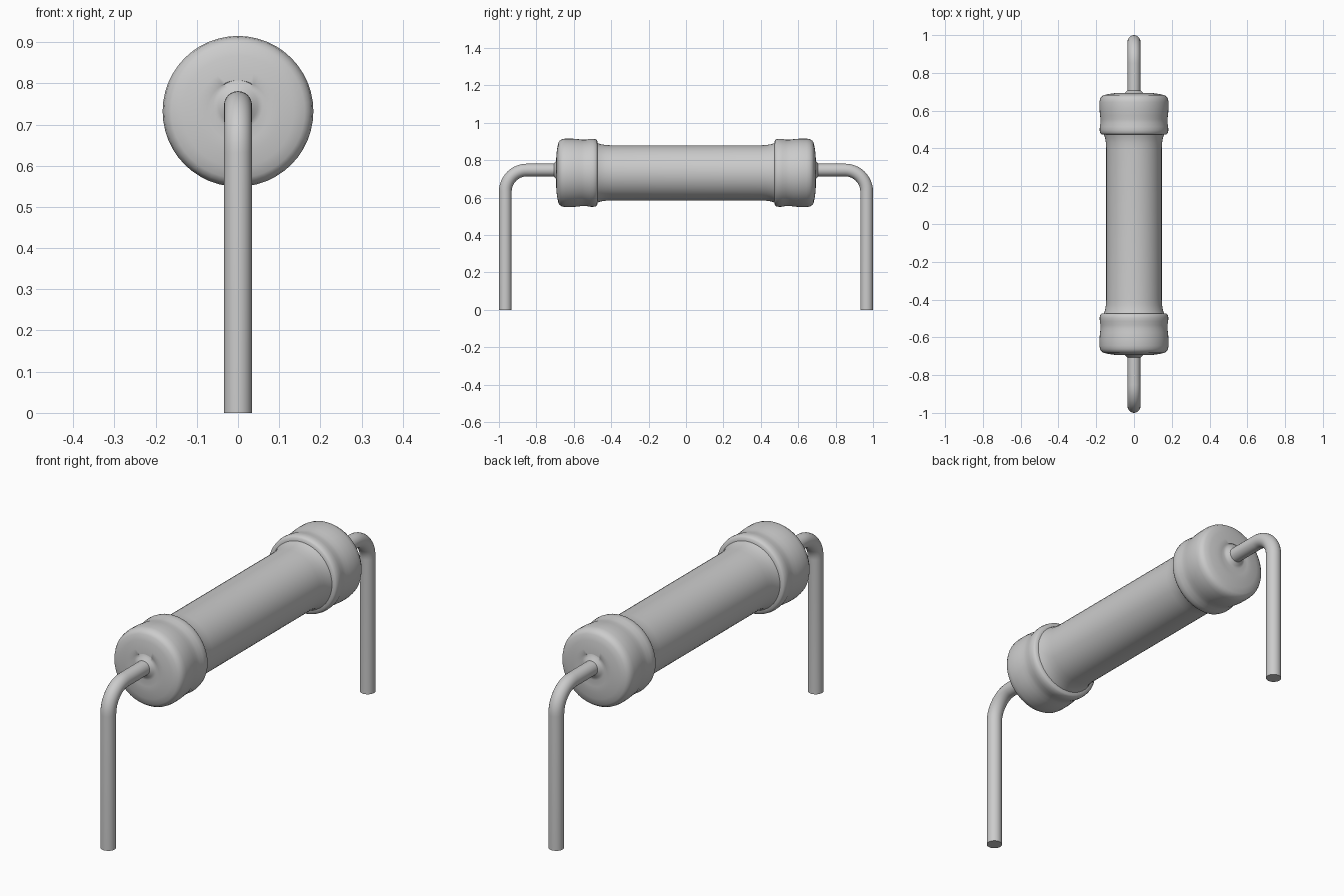
import bpy, bmesh, math
from mathutils import Vector, Matrix

if "Cube" in bpy.data.objects:
    bpy.data.objects.remove(bpy.data.objects["Cube"])

BODY_Z, WIRE_Z, WIRE_R, WIRE_Y = 0.732, 0.747, 0.034, 0.966


def finish(name, bm, angle):
    bmesh.ops.recalc_face_normals(bm, faces=bm.faces)
    me = bpy.data.meshes.new(name)
    bm.to_mesh(me)
    bm.free()
    ob = bpy.data.objects.new(name, me)
    bpy.context.collection.objects.link(ob)
    bpy.context.view_layer.objects.active = ob
    ob.select_set(True)
    bpy.ops.object.shade_smooth_by_angle(angle=math.radians(angle))
    ob.select_set(False)
    return ob


def skin(bm, rings):
    for a, b in zip(rings, rings[1:]):
        n = len(a)
        for i in range(n):
            j = (i + 1) % n
            bm.faces.new((a[i], a[j], b[j], b[i]))
    bm.faces.new(rings[0])
    bm.faces.new(rings[-1])


# Lathed resistor body: half profile (y, radius), mirrored to the other end
half = [(0.40, 0.147), (0.43, 0.149), (0.455, 0.153), (0.473, 0.159),
        (0.475, 0.173), (0.482, 0.179), (0.497, 0.182), (0.515, 0.181),
        (0.535, 0.177), (0.555, 0.177), (0.575, 0.180), (0.61, 0.183),
        (0.645, 0.183), (0.662, 0.180), (0.674, 0.173), (0.682, 0.162),
        (0.688, 0.135), (0.693, 0.10), (0.694, 0.075), (0.692, 0.06),
        (0.695, 0.048), (0.705, 0.037), (0.708, 0.030)]
profile = [(-y, r) for y, r in reversed(half)] + half
bm = bmesh.new()
N = 48
rings = [[bm.verts.new((r * math.cos(math.tau * i / N), y,
                        BODY_Z + (WIRE_Z - BODY_Z) * (1 if r < 0.07 else 0)
                        + r * math.sin(math.tau * i / N)))
          for i in range(N)] for y, r in profile]
skin(bm, rings)
finish("resistor_body", bm, 50)


# Bent wire leads: circles swept along a straight, arc, straight path
def lead(name, side):
    bend, steps, n = 0.115, 12, 24
    path = [(0.66, WIRE_Z, 0)]
    for k in range(steps + 1):
        t = math.pi / 2 * k / steps
        path.append((WIRE_Y - bend + bend * math.sin(t),
                     WIRE_Z - bend + bend * math.cos(t), t))
    path.append((WIRE_Y, 0, math.pi / 2))
    bm = bmesh.new()
    rings = []
    for y, z, t in path:
        ring = []
        for i in range(n):
            a = math.tau * i / n
            u = WIRE_R * math.sin(a)
            ring.append(bm.verts.new((WIRE_R * math.cos(a),
                                      side * (y + u * math.sin(t)),
                                      z + u * math.cos(t))))
        rings.append(ring)
    skin(bm, rings)
    finish(name, bm, 40)


lead("front_lead", -1)
lead("back_lead", 1)
